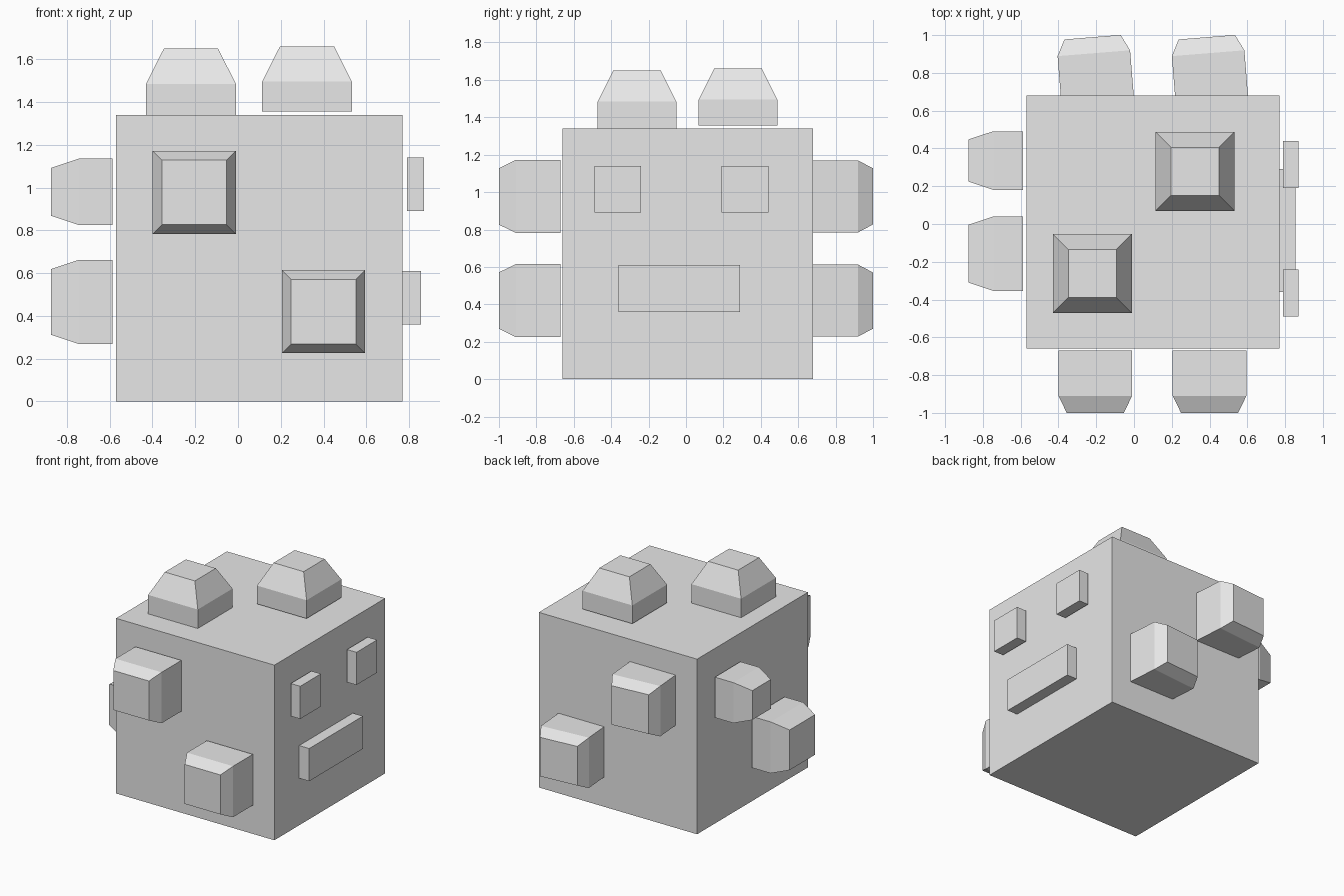
import bpy
import bmesh
from math import radians
from mathutils import Matrix, Vector

if "Cube" in bpy.data.objects:
    bpy.data.objects.remove(bpy.data.objects["Cube"], do_unlink=True)

grey = bpy.data.materials.new("light_grey")
grey.use_nodes = True
GREY = (0.8, 0.8, 0.8, 1.0)
grey.diffuse_color = GREY
grey.node_tree.nodes["Principled BSDF"].inputs["Base Color"].default_value = GREY


def finish(name, bm):
    bmesh.ops.recalc_face_normals(bm, faces=bm.faces)
    mesh = bpy.data.meshes.new(name)
    bm.to_mesh(mesh)
    bm.free()
    mesh.materials.append(grey)
    obj = bpy.data.objects.new(name, mesh)
    bpy.context.collection.objects.link(obj)
    return obj


def box(name, low, high):
    low, high = Vector(low), Vector(high)
    bm = bmesh.new()
    bmesh.ops.create_cube(bm, size=1)
    bmesh.ops.scale(bm, vec=high - low, verts=bm.verts)
    bmesh.ops.translate(bm, vec=(low + high) / 2, verts=bm.verts)
    return finish(name, bm)


def stud(name, base, turn, width, inset, shoulder, height):
    """Square block along local z with a tapered cap, turned and moved to base."""
    bm = bmesh.new()
    rings = []
    for half, z in ((width / 2, 0), (width / 2, shoulder), (width / 2 - inset, height)):
        rings.append([bm.verts.new((sx * half, sy * half, z))
                      for sx, sy in ((-1, -1), (1, -1), (1, 1), (-1, 1))])
    bm.faces.new(rings[0])
    bm.faces.new(rings[-1])
    for a, b in zip(rings, rings[1:]):
        for i in range(4):
            j = (i + 1) % 4
            bm.faces.new((a[i], a[j], b[j], b[i]))
    obj = finish(name, bm)
    obj.matrix_world = Matrix.Translation(base) @ turn
    return obj


# Directions the studs point in
up = Matrix.Identity(4)
front = Matrix.Rotation(radians(90), 4, 'X')
back = Matrix.Rotation(radians(4.6), 4, 'Z') @ Matrix.Rotation(radians(-90), 4, 'X')
right = Matrix.Rotation(radians(-90), 4, 'Y')

# Body
box("body", (-0.57, -0.66, 0), (0.77, 0.68, 1.34))

# Face plates on the left side
box("eye_front", (0.79, -0.49, 0.89), (0.87, -0.24, 1.14))
box("eye_back", (0.79, 0.19, 0.89), (0.87, 0.44, 1.14))
box("mouth", (0.77, -0.36, 0.36), (0.855, 0.29, 0.61))

# Studs on top
stud("top_stud_front", (-0.22, -0.262, 1.335), up, 0.42, 0.083, 0.15, 0.315)
stud("top_stud_back", (0.323, 0.278, 1.355), up, 0.42, 0.083, 0.14, 0.305)

# Studs on the front and back, one high and one low on each
for level, x, z in (("upper", -0.205, 0.977), ("lower", 0.4, 0.42)):
    stud("front_stud_" + level, (x, -0.67, z), front, 0.39, 0.044, 0.24, 0.33)
    stud("back_stud_" + level, (x + 0.012, 0.66, z), back, 0.385, 0.043, 0.245, 0.33)

# Studs on the right side
stud("side_stud_upper", (-0.588, 0.336, 0.98), right, 0.31, 0.043, 0.157, 0.287)
stud("side_stud_lower", (-0.588, -0.157, 0.465), right, 0.393, 0.043, 0.157, 0.287)
